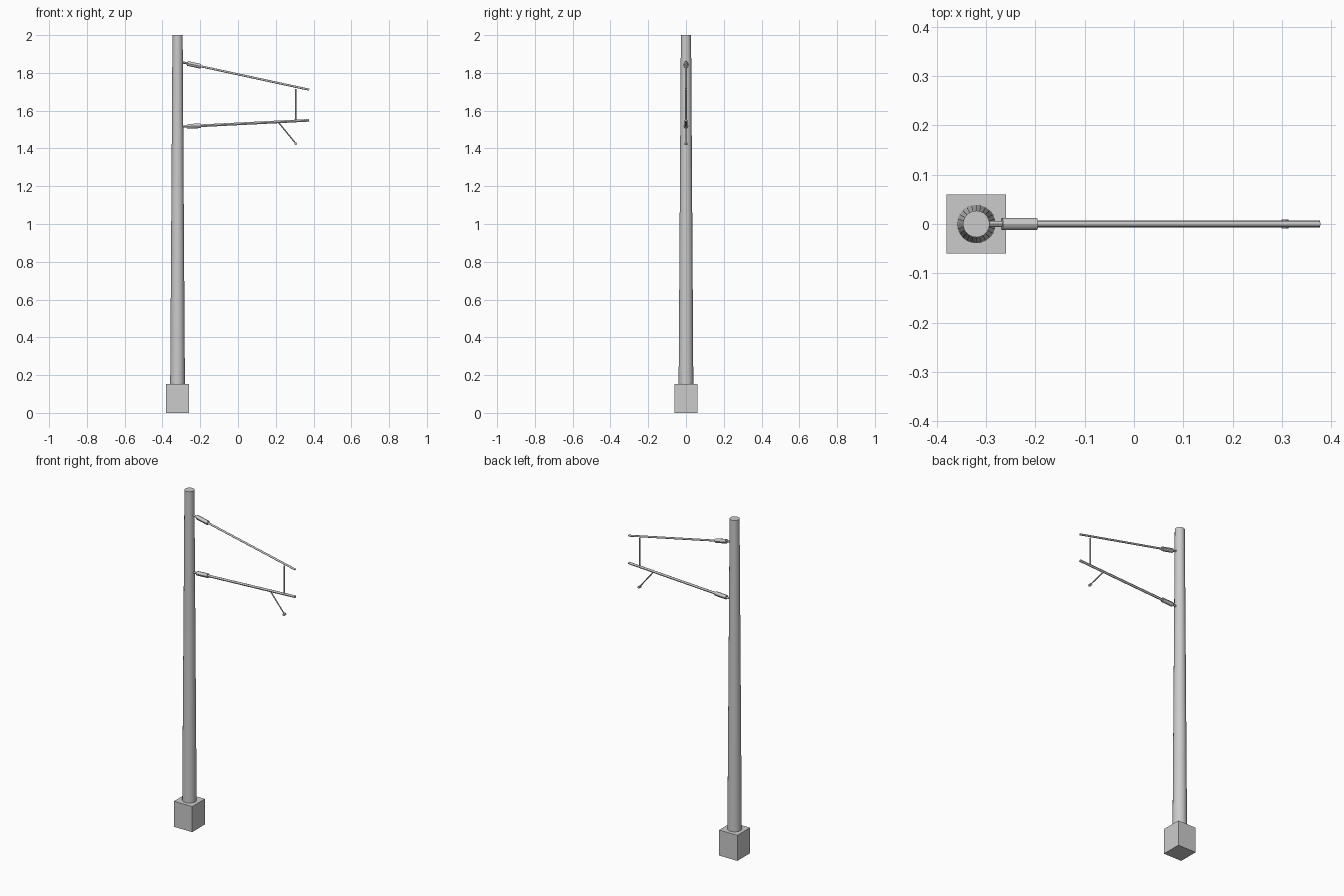
import bpy
from mathutils import Vector

if "Cube" in bpy.data.objects:
    bpy.data.objects.remove(bpy.data.objects["Cube"])


def rod(name, a, b, r1, r2=None, sides=12):
    """Cylinder or cone running from a to b."""
    a, b = Vector(a), Vector(b)
    d = b - a
    bpy.ops.mesh.primitive_cone_add(vertices=sides, radius1=r1, radius2=r1 if r2 is None else r2,
                                    depth=d.length, location=(a + b) / 2)
    ob = bpy.context.object
    ob.rotation_euler = d.to_track_quat('Z', 'Y').to_euler()
    ob.name = name
    bpy.ops.object.shade_smooth_by_angle()
    return ob


def arm(name, start, end, radius):
    """Bracket tube with a pole fitting and an insulator at its root."""
    s, e = Vector(start), Vector(end)
    at = lambda x: s.lerp(e, (x - s.x) / (e.x - s.x))
    rod(name + "_fitting", s, at(-0.265), 0.006)
    rod(name + "_insulator", at(-0.268), at(-0.197), 0.0125)
    rod(name + "_tube", at(-0.21), e, radius)
    return at


# Foundation block
bpy.ops.mesh.primitive_cube_add(size=1, location=(-0.32, 0, 0.076))
base = bpy.context.object
base.name = "foundation"
base.scale = (0.12, 0.12, 0.152)

# Tapered mast
rod("mast", (-0.32, 0, 0.15), (-0.32, 0, 2.0), 0.039, 0.027, 24)

# Two cantilever arms
upper = arm("upper_arm", (-0.30, 0, 1.857), (0.377, 0, 1.711), 0.0055)
lower = arm("lower_arm", (-0.30, 0, 1.515), (0.377, 0, 1.549), 0.007)

# Vertical dropper between arms
rod("dropper", lower(0.305), upper(0.305) - Vector((0, 0, 0.012)), 0.004)

# Steady arm with contact wire clamp
rod("steady_arm", lower(0.212), (0.305, 0, 1.427), 0.0035)
rod("wire_clamp", (0.306, -0.009, 1.425), (0.306, 0.009, 1.425), 0.007)
